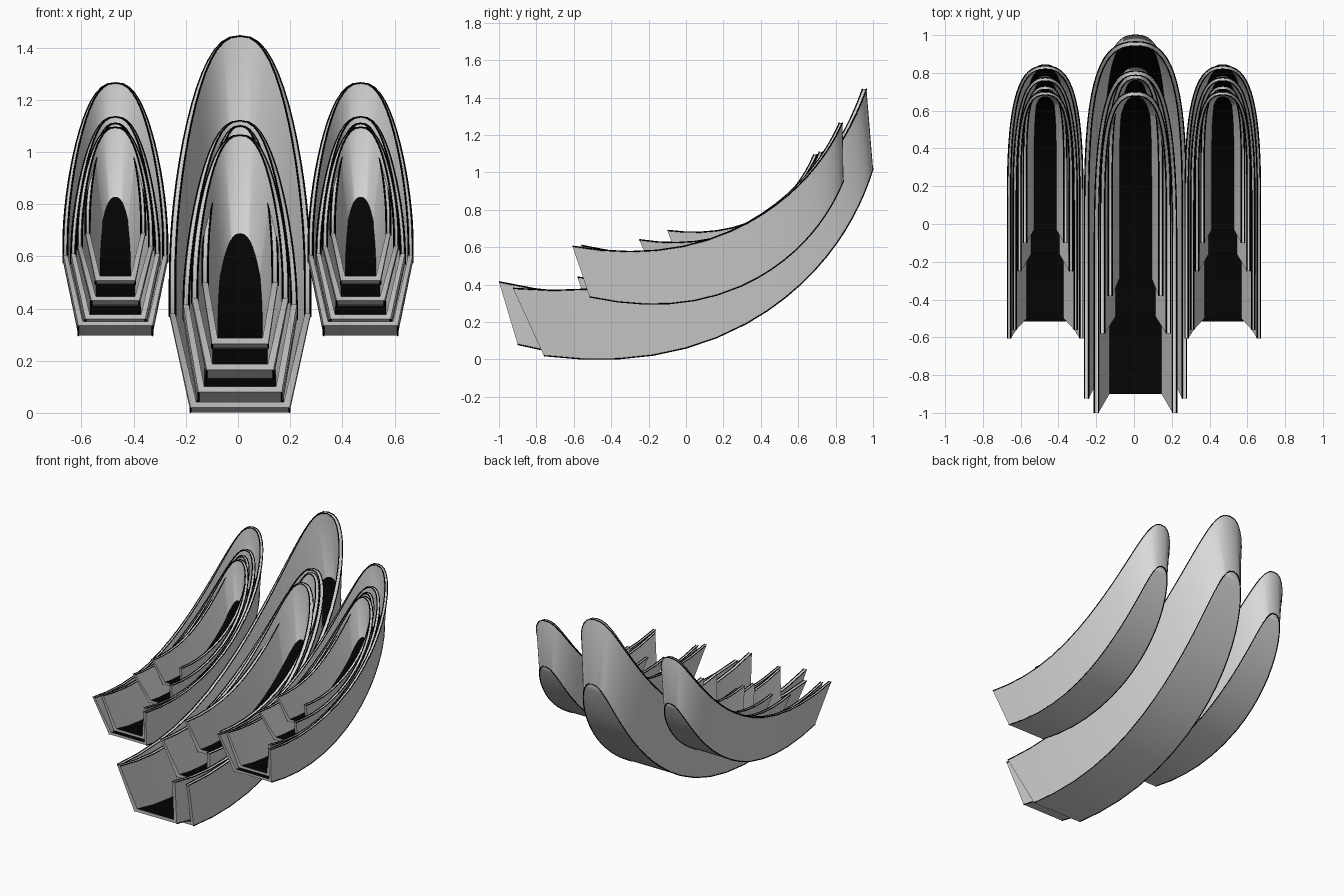
import bpy, bmesh, math
from mathutils import Vector

cube = bpy.data.objects.get("Cube")
if cube:
    bpy.data.objects.remove(cube)


def material(name, value):
    m = bpy.data.materials.new(name)
    m.use_nodes = True
    col = (value, value, value, 1)
    m.diffuse_color = col
    m.node_tree.nodes["Principled BSDF"].inputs["Base Color"].default_value = col
    return m


GREY = material("shell grey", 0.69)
BLACK = material("floor black", 0.001)

BASE_SAG, RIM_SAG = 0.75, 0.69
STRAIGHT = 0.42   # share of the length with parallel sides


def sagged(front, end, u, depth):
    """Point on a hanging arc from front to end, in the side plane (y, z)."""
    a, b = Vector(front), Vector(end)
    chord = b - a
    sag = depth * u * (1 - u) * (1 + 0.25 * u ** 4)
    return a + chord * u + Vector((chord.y, -chord.x)) * sag


def u_shape(side_steps=5, arc_steps=16, blunt=0.82):
    """Unit U: straight sides and a blunt rounded far end, as (x, u) pairs."""
    half = [(1, STRAIGHT * i / side_steps) for i in range(side_steps)]
    for i in range(arc_steps):
        a = math.pi / 2 * i / arc_steps
        half.append((math.cos(a) ** blunt,
                     STRAIGHT + (1 - STRAIGHT) * math.sin(a) ** blunt))
    return [(-x, u) for x, u in half] + [(0, 1)] + half[::-1]


def base_loop(cx, width, front, end, th=0.0):
    """Underside outline, or the floor outline when th is given."""
    shrink = 1 - 1.6 * th / (Vector(end) - Vector(front)).length
    pts = []
    for x, u in u_shape():
        p = sagged(front, end, u * shrink, BASE_SAG)
        pts.append(Vector((cx + x * (width - th), p.x, p.y + th)))
    return pts


def rim_loop(cx, width, front, end, th=0.0):
    """Top outline; th moves it inwards on the level."""
    pts = []
    for x, u in u_shape():
        p = sagged(front, end, u, RIM_SAG)
        back = th * max(0, (u - STRAIGHT) / (1 - STRAIGHT))
        pts.append(Vector((cx + x * (width - th), p.x - back, p.y)))
    return pts


def edge_line(name, pts, radius=0.0035):
    """Thin black trim along an edge."""
    curve = bpy.data.curves.new(name, "CURVE")
    curve.dimensions = "3D"
    curve.bevel_depth = radius
    curve.bevel_resolution = 0
    curve.use_fill_caps = True
    spline = curve.splines.new("POLY")
    spline.points.add(len(pts) - 1)
    for point, p in zip(spline.points, pts):
        point.co = (*p, 1)
    curve.materials.append(BLACK)
    bpy.context.collection.objects.link(bpy.data.objects.new(name, curve))


def scoop(name, cx, wb, wt, base_front, base_end, rim_front, rim_end, th):
    """Thick-walled curved trough, open at the front."""
    loops = [base_loop(cx, wb, base_front, base_end),
             rim_loop(cx, wt, rim_front, rim_end),
             rim_loop(cx, wt, rim_front, rim_end, th),
             base_loop(cx, wb, base_front, base_end, th)]
    bm = bmesh.new()
    ob, orim, irim, ib = [[bm.verts.new(p) for p in lp] for lp in loops]
    n = len(ob) - 1
    # outer wall, rim and inner wall
    for a, b in ((ob, orim), (orim, irim), (irim, ib)):
        for i in range(n):
            bm.faces.new((a[i], a[i + 1], b[i + 1], b[i]))
    # underside and black floor
    for loop, mat in ((ob, 0), (ib, 1)):
        for i in range(n // 2):
            ring = [loop[i], loop[i + 1], loop[n - i - 1], loop[n - i]]
            if ring[1] is ring[2]:
                ring.pop(2)
            bm.faces.new(ring).material_index = mat
    # front ends
    for i in (0, n):
        bm.faces.new((ob[i], orim[i], irim[i], ib[i]))
    bm.faces.new((ob[0], ob[n], ib[n], ib[0]))
    bmesh.ops.recalc_face_normals(bm, faces=bm.faces)
    mesh = bpy.data.meshes.new(name)
    bm.to_mesh(mesh)
    bm.free()
    obj = bpy.data.objects.new(name, mesh)
    bpy.context.collection.objects.link(obj)
    mesh.materials.append(GREY)
    mesh.materials.append(BLACK)
    bpy.ops.object.select_all(action="DESELECT")
    obj.select_set(True)
    bpy.context.view_layer.objects.active = obj
    bpy.ops.object.shade_smooth_by_angle(angle=math.radians(30))
    # black trim along the long edges
    for part, pts in zip(("base", "outer_rim", "inner_rim"), loops):
        edge_line(f"{name}_{part}_trim", pts)


# base half-width, rim half-width, base front/end, rim front/end (y, z)
CENTRE = [
    (.19, .27, (-.76, .02), (1, 1.02), (-.925, .38), (.965, 1.445)),
    (.16, .218, (-.9, .08), (.83, .79), (-1, .415), (.81, 1.12)),
    (.128, .185, (-.49, .165), (.695, .71), (-.58, .44), (.7, 1.065)),
    (.108, .145, (-.29, .265), (.78, .83), (-.38, .5), (.79, 1.1)),
]
SIDE = [
    (.142, .2, (-.515, .334), (.842, .955), (-.607, .605), (.837, 1.265)),
    (.115, .17, (-.5, .36), (.785, .89), (-.56, .61), (.775, 1.135)),
    (.092, .145, (-.16, .43), (.69, .845), (-.25, .64), (.7, 1.095)),
    (.076, .115, (-.03, .507), (.73, .895), (-.1, .69), (.73, 1.11)),
]
LAYERS = ("outer", "second", "third", "inner")

for place, cx, rows, th in (("centre", .008, CENTRE, .022),
                            ("left", .47, SIDE, .017),
                            ("right", -.47, SIDE, .017)):
    for layer, row in zip(LAYERS, rows):
        scoop(f"{place}_{layer}_scoop", cx, *row, th)
